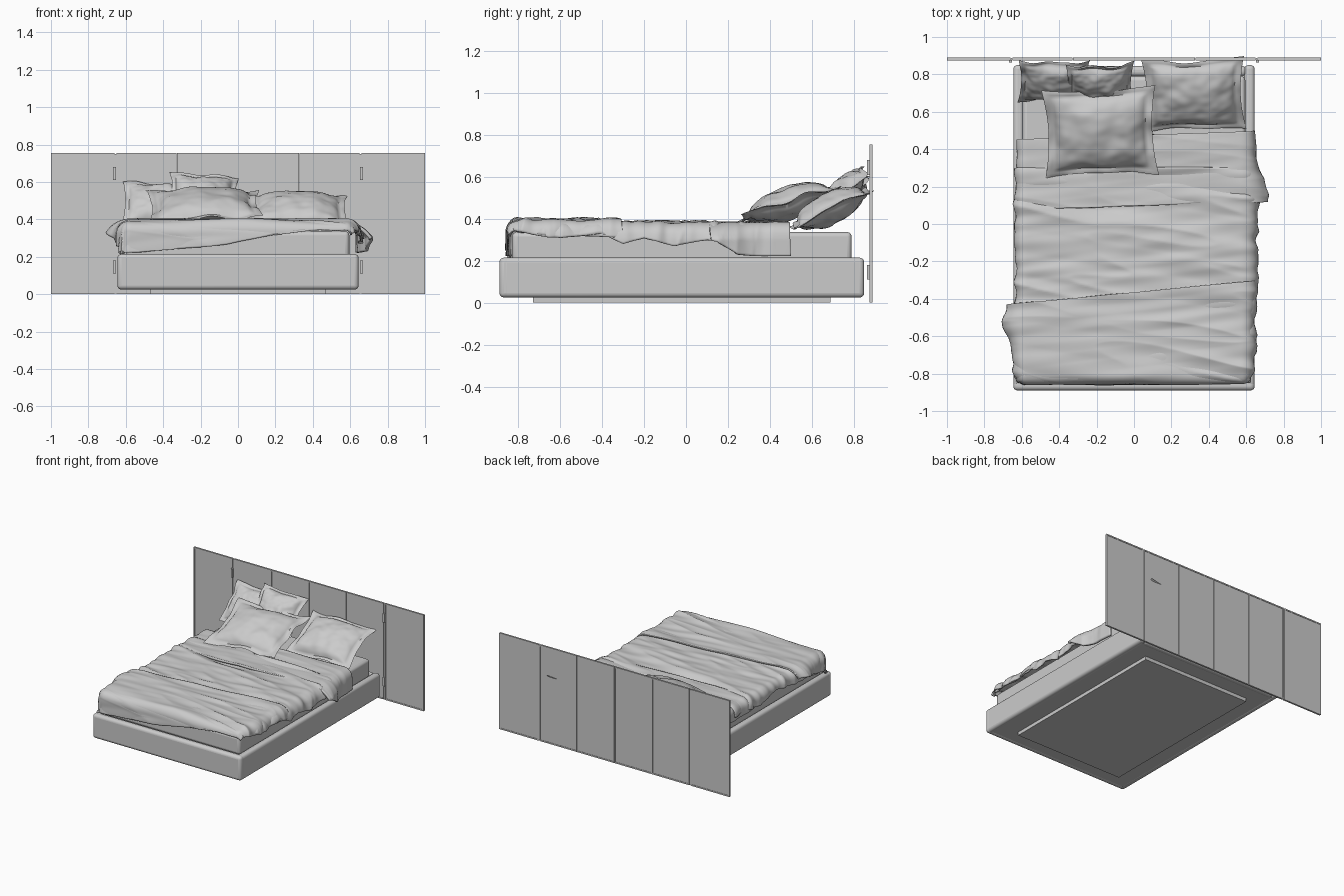
import bpy, bmesh
from math import pi, sin, cos, hypot, radians
from mathutils import Vector, noise

if "Cube" in bpy.data.objects:
    bpy.data.objects.remove(bpy.data.objects["Cube"])


def make_object(name, bm, smooth=40):
    mesh = bpy.data.meshes.new(name)
    bm.to_mesh(mesh)
    bm.free()
    ob = bpy.data.objects.new(name, mesh)
    bpy.context.collection.objects.link(ob)
    bpy.ops.object.select_all(action='DESELECT')
    ob.select_set(True)
    bpy.context.view_layer.objects.active = ob
    if smooth:
        bpy.ops.object.shade_smooth_by_angle(angle=radians(smooth))
    return ob


def box(name, x, y, z, bevel=0.0, segments=4):
    bm = bmesh.new()
    bmesh.ops.create_cube(bm, size=1)
    for v in bm.verts:
        v.co = [r[0] + (c + 0.5) * (r[1] - r[0]) for c, r in zip(v.co, (x, y, z))]
    ob = make_object(name, bm, 40 if bevel else 0)
    if bevel:
        m = ob.modifiers.new("round", 'BEVEL')
        m.width, m.segments = bevel, segments
    return ob


def lookup(table, x):
    """Linear interpolation of (position, bottom height, flare) rows."""
    if x <= table[0][0]:
        return table[0][1:]
    for a, b in zip(table, table[1:]):
        if x <= b[0]:
            k = (x - a[0]) / (b[0] - a[0])
            return tuple(p + (q - p) * k for p, q in zip(a[1:], b[1:]))
    return table[-1][1:]


def wrinkle(x, y, seed):
    n1 = noise.noise(Vector((x * 1.2 + seed, y * 8 + x * 1.4, seed)))
    n2 = noise.noise(Vector((x * 2.5 + seed, y * 17 - x * 2, seed + 4)))
    return 0.8 * (1 - 2.2 * abs(n1)) + 0.45 * n2


W, FOOT, R = 0.575, -0.805, 0.05       # flat part of the bed top, fold radius


def drape(name, top, left, right, foot=None, bottom=None, z=0.37, amp=0.016, seed=1.0, thick=0.01):
    """Cloth lying on the mattress and falling over its sides and foot."""
    def length(zb):
        return max(0.0, z - zb - R + R * pi / 2)
    bm = bmesh.new()
    bmesh.ops.create_grid(bm, x_segments=130, y_segments=140 if foot else 60, size=1)
    for v in bm.verts:
        s, t = (v.co.x + 1) / 2, (v.co.y + 1) / 2
        x_est = (s - 0.5) * 2 * W
        y_top = top[0] + (top[1] - top[0]) * s
        if foot:
            y_low = FOOT - length(lookup(foot, x_est)[0])
        else:
            y_low = bottom[0] + (bottom[1] - bottom[0]) * s
        y_low += 0.01 * noise.noise(Vector((s * 6, seed, 0)))
        y_flat = y_low + (y_top - y_low) * t
        (zl, fl), (zr, fr) = lookup(left, y_flat), lookup(right, y_flat)
        x0, x1 = -W - length(zl), W + length(zr)
        x_flat = x0 + (x1 - x0) * s
        du, dv = max(0.0, abs(x_flat) - W), max(0.0, FOOT - y_flat)
        r = hypot(du, dv)
        side = 1 if x_flat > 0 else -1
        a = min(r / R, pi / 2)
        out = R * sin(a)
        drop = R * (1 - cos(a)) + max(0.0, r - R * pi / 2)
        drop = min(drop, z - 0.222)
        w = amp * wrinkle(x_flat, y_flat, seed)
        if r:
            flare = (fr if side > 0 else fl) * min(1, r / 0.1) * (du / r)
            out += flare + sin(a) * max(-0.008, w * (1.2 if du > dv else 0.4))
            dx, dy = side * du / r, -dv / r
        else:
            dx = dy = 0
        v.co = (max(-W, min(W, x_flat)) + dx * out,
                max(FOOT, y_flat) + dy * out + 0.15 * w * cos(a),
                z - drop + w * cos(a))
    ob = make_object(name, bm, 60)
    m = ob.modifiers.new("thickness", 'SOLIDIFY')
    m.thickness, m.offset = thick, -1
    return ob


def pillow(name, centre, w, h, thick, tilt, yaw, roll=0, seed=0.0, flange=0.84):
    """Plump cushion with a flat flange and pulled-out corners."""
    bm = bmesh.new()
    for sign in (1, -1):
        new = bmesh.ops.create_grid(bm, x_segments=44, y_segments=44, size=1)["verts"]
        for v in new:
            a, b = v.co.x, v.co.y
            pa, pb = min(1, abs(a) / flange), min(1, abs(b) / flange)
            bulge = thick / 2 * ((1 - pa ** 2) * (1 - pb ** 2)) ** 0.5
            edge = max(abs(a), abs(b))
            if bulge > 0:
                bulge *= 1 + 0.3 * noise.noise(Vector((a * 2 + seed, b * 2, sign)))
                bulge += 0.004 * noise.noise(Vector((a * 5, b * 5 + seed, sign)))
            rim = 0.0 if edge > 0.999 else 0.003
            sway = 0.035 * edge ** 3 * noise.noise(Vector((a * 1.7 + seed, b * 1.7, 9)))
            v.co = (a * w / 2 * (1 - 0.09 * (1 - b * b) * abs(a)),
                    b * h / 2 * (1 - 0.09 * (1 - a * a) * abs(b)),
                    sign * (max(bulge, 0) + rim) + sway)
        if sign < 0:
            faces = {f for v in new for f in v.link_faces}
            bmesh.ops.reverse_faces(bm, faces=list(faces))
    bmesh.ops.remove_doubles(bm, verts=bm.verts, dist=0.0005)
    ob = make_object(name, bm, 60)
    ob.location = centre
    ob.rotation_euler = (radians(tilt), radians(roll), radians(yaw))


# Bed base: plinth, platform and padded rails
box("plinth", (-0.47, 0.47), (-0.73, 0.69), (0, 0.04))
box("platform", (-0.62, 0.62), (-0.86, 0.82), (0.027, 0.2))
box("foot_rail", (-0.645, 0.645), (-0.89, -0.835), (0.025, 0.215), 0.022)
box("head_rail", (-0.6, 0.6), (0.79, 0.845), (0.025, 0.212), 0.022)
for label, sx in (("left", -1), ("right", 1)):
    box(label + "_rail", sorted((sx * 0.59, sx * 0.645)), (-0.875, 0.85), (0.025, 0.215), 0.022)

# Mattress
box("mattress", (-0.595, 0.595), (-0.83, 0.79), (0.195, 0.337), 0.022)

# Headboard: framed panels in three sections
edges = [(-1, -0.66), (-0.65, -0.328), (-0.326, -0.001), (0.001, 0.326), (0.328, 0.65), (0.66, 1)]
for i, (x0, x1) in enumerate(edges):
    box(f"headboard_panel_{i}", (x0 + 0.002, x1 - 0.002), (0.878, 0.886), (0.004, 0.75))
    f = 0.01 if i in (0, 5) else 0.005
    for j, xs in enumerate(((x0, x0 + f), (x1 - f, x1))):
        box(f"headboard_stile_{i}_{j}", xs, (0.875, 0.889), (0, 0.755))
    for j, zs in enumerate(((0, 0.01), (0.745, 0.755))):
        box(f"headboard_trim_{i}_{j}", (x0, x1), (0.875, 0.889), zs)
for sx in (-1, 1):
    box("section_joint", sorted((sx * 0.648, sx * 0.662)), (0.880, 0.887), (0.004, 0.75))
    for zc in (0.145, 0.645):
        box("headboard_bracket", (sx * 0.66 - 0.007, sx * 0.66 + 0.007), (0.863, 0.878),
            (zc - 0.035, zc + 0.035))

# Bedding: duvet, turned-down sheet and a throw across the foot
left_edge = [(-0.85, 0.25, 0), (-0.4, 0.29, 0.0), (-0.2, 0.32, 0), (0, 0.28, 0), (0.2, 0.31, 0), (0.45, 0.29, 0)]
right_edge = [(-0.85, 0.35, 0), (-0.6, 0.31, 0.02), (-0.4, 0.33, 0.01), (-0.3, 0.28, 0.02), (-0.2, 0.31, 0.03),
              (-0.06, 0.27, 0.02), (0.1, 0.3, 0.03), (0.3, 0.27, 0.02)]
foot_edge = [(-0.55, 0.222, 0), (-0.4, 0.222, 0), (0.0, 0.265, 0), (0.2, 0.32, 0), (0.4, 0.34, 0), (0.6, 0.345, 0)]
drape("duvet", (0.3, 0.3), left_edge, right_edge, foot_edge, z=0.374, amp=0.022, seed=2.3)
drape("turned_down_sheet", (0.45, 0.5),
      [(0.0, 0.29, 0.01), (0.3, 0.27, 0), (0.5, 0.29, 0)],
      [(0.05, 0.31, 0.08), (0.15, 0.29, 0.09), (0.25, 0.23, 0.06), (0.33, 0.222, 0.025), (0.5, 0.222, 0.015)],
      bottom=(0.07, 0.12), z=0.379, amp=0.009, seed=7.1, thick=0.018)
drape("foot_throw", (-0.43, -0.3),
      [(-0.85, 0.222, 0.0), (-0.65, 0.29, 0.03), (-0.52, 0.33, 0.075), (-0.4, 0.34, 0.05)],
      [(-0.85, 0.35, 0), (-0.65, 0.31, 0.025), (-0.5, 0.32, 0.01), (-0.3, 0.31, 0.03)],
      foot_edge, z=0.392, amp=0.016, seed=11.6)

# Pillows
pillow("back_left_pillow", (-0.43, 0.755, 0.485), 0.38, 0.33, 0.11, 46, -2, seed=1)
pillow("small_cushion", (-0.185, 0.752, 0.525), 0.37, 0.31, 0.12, 50, 2, 4, seed=5)
pillow("right_pillow", (0.32, 0.69, 0.452), 0.55, 0.43, 0.14, 25, 2, seed=8)
pillow("front_left_pillow", (-0.18, 0.492, 0.475), 0.61, 0.5, 0.15, 18, 2, -2, seed=13)
